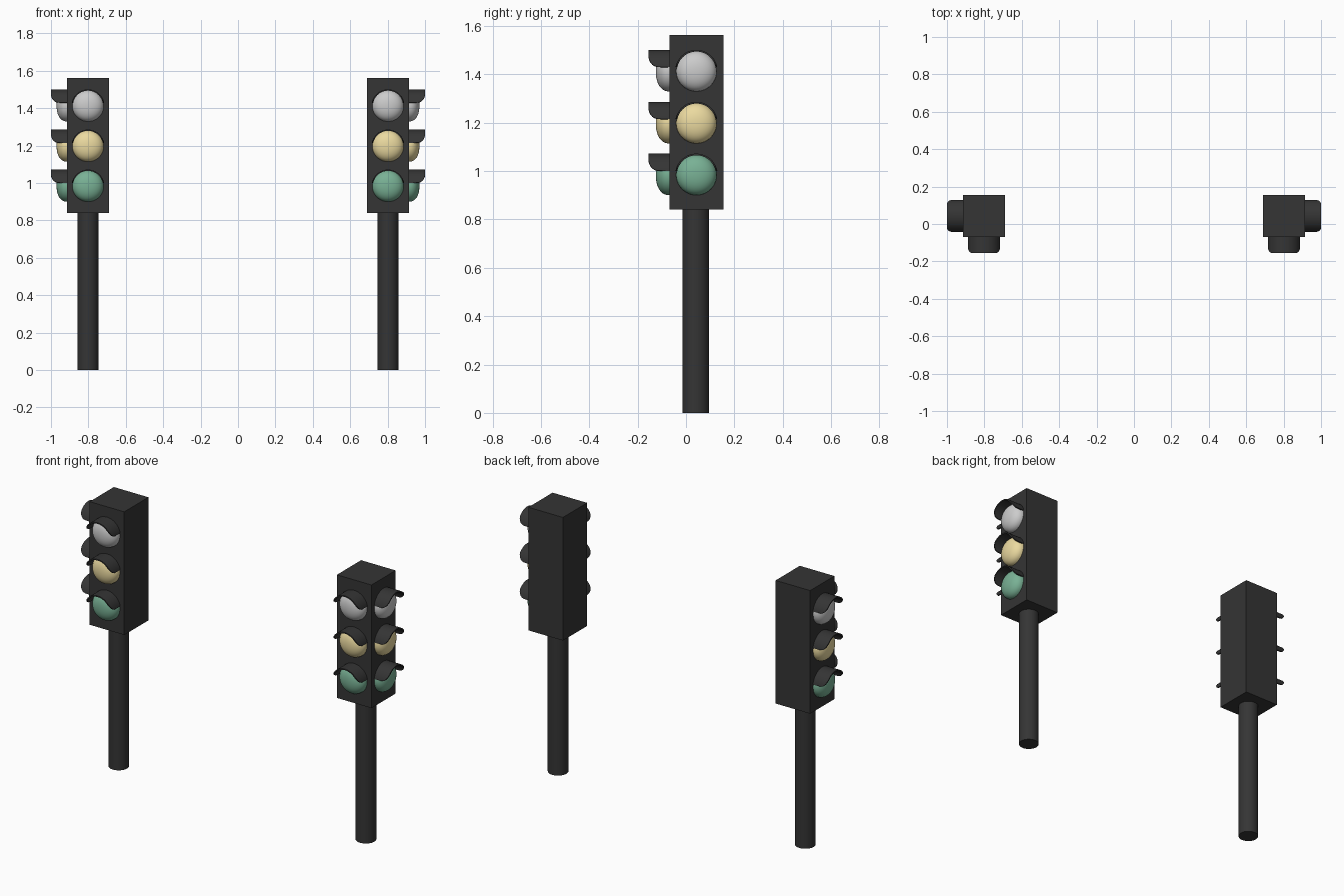
import bpy, bmesh
from math import sin, cos, asin, pi
from mathutils import Matrix, Vector

if "Cube" in bpy.data.objects:
    bpy.data.objects.remove(bpy.data.objects["Cube"])

CX, CY = 0.802, 0.043      # post axis (right-hand post, mirrored to the left)
HALF = 0.112               # half width of the housing
Z0, Z1 = 0.84, 1.562       # housing bottom and top


def material(name, rgb):
    m = bpy.data.materials.new(name)
    m.diffuse_color = (*rgb, 1)
    m.use_nodes = True
    m.node_tree.nodes["Principled BSDF"].inputs["Base Color"].default_value = m.diffuse_color
    return m


DARK = material("dark_metal", (0.035, 0.035, 0.035))
YELLOW = material("yellow_glass", (0.83, 0.70, 0.35))
GREEN = material("green_glass", (0.19, 0.44, 0.30))


def finish(bm, name, mat, smooth=True):
    """Turn a bmesh into an object mirrored across x = 0."""
    bmesh.ops.recalc_face_normals(bm, faces=bm.faces)
    me = bpy.data.meshes.new(name)
    bm.to_mesh(me)
    bm.free()
    ob = bpy.data.objects.new(name, me)
    bpy.context.collection.objects.link(ob)
    if mat:
        me.materials.append(mat)
    if smooth:
        bpy.ops.object.select_all(action='DESELECT')
        ob.select_set(True)
        bpy.context.view_layer.objects.active = ob
        bpy.ops.object.shade_smooth_by_angle()
    ob.modifiers.new("Mirror", 'MIRROR').use_mirror_merge = False
    return ob


def face_matrix(side, z):
    """Local frame on a housing face: -y points out of the face."""
    turn = Matrix.Rotation(pi / 2 if side else 0, 4, 'Z')
    return (Matrix.Translation((CX, CY, z)) @ turn
            @ Matrix.Translation((0, -HALF, 0)))


def lens(name, side, z, mat):
    """Domed lens: a half superellipsoid spun around the outward axis."""
    bm = bmesh.new()
    r, depth, n = 0.084, 0.056, 10
    prof = [bm.verts.new((r * cos(t) ** 0.9, -depth * sin(t) ** 0.9, 0))
            for t in (i * pi / 2 / n for i in range(n))]
    prof.append(bm.verts.new((0, -depth, 0)))
    prof.insert(0, bm.verts.new((r, 0.01, 0)))
    edges = [bm.edges.new(p) for p in zip(prof, prof[1:])]
    bmesh.ops.spin(bm, geom=prof + edges, axis=(0, 1, 0), cent=(0, 0, 0),
                   angle=2 * pi, steps=40)
    bmesh.ops.remove_doubles(bm, verts=bm.verts, dist=1e-5)
    bm.transform(face_matrix(side, z))
    finish(bm, name, mat)


# visor side outline: depth from the face, height of the lower edge
EDGE = [(-0.005, 0.017), (0.025, 0.017), (0.048, 0.018), (0.060, 0.021),
        (0.070, 0.028), (0.078, 0.038), (0.083, 0.048), (0.086, 0.060)]


def visor(name, side, z):
    """Curved hood: a thin arched shell whose lower edge sweeps up to the tip."""
    bm = bmesh.new()
    n = 28
    rows = []
    for d, low in EDGE:
        a0 = asin(low / 0.088)
        ang = [a0 + (pi - 2 * a0) * i / n for i in range(n + 1)]
        ring = [(0.088, a) for a in ang] + [(0.081, a) for a in reversed(ang)]
        rows.append([bm.verts.new((r * cos(a), -d, r * sin(a))) for r, a in ring])
    m = len(rows[0])
    for p, q in zip(rows, rows[1:]):
        for i in range(m):
            j = (i + 1) % m
            bm.faces.new((p[i], p[j], q[j], q[i]))
    for row in (rows[0], rows[-1]):
        for i in range(n):
            bm.faces.new((row[i], row[i + 1], row[m - 2 - i], row[m - 1 - i]))
    bm.transform(face_matrix(side, z))
    finish(bm, name, DARK)


# pole
bm = bmesh.new()
bmesh.ops.create_cone(bm, cap_ends=True, segments=32, radius1=0.055, radius2=0.055,
                      depth=Z0 + 0.01,
                      matrix=Matrix.Translation((CX, CY - 0.003, (Z0 + 0.01) / 2)))
finish(bm, "pole", DARK)

# housing
bm = bmesh.new()
bmesh.ops.create_cube(bm, size=1, matrix=Matrix.Translation((CX, CY, (Z0 + Z1) / 2))
                      @ Matrix.Diagonal((2 * HALF, 2 * HALF, Z1 - Z0, 1)))
finish(bm, "housing", DARK, smooth=False)

# lamps on the front and outer faces
for side, where in enumerate(("front", "side")):
    for label, z, mat in (("top", 1.413, None), ("middle", 1.198, YELLOW),
                          ("bottom", 0.984, GREEN)):
        lens(f"{where}_{label}_lens", side, z, mat)
        visor(f"{where}_{label}_visor", side, z)
